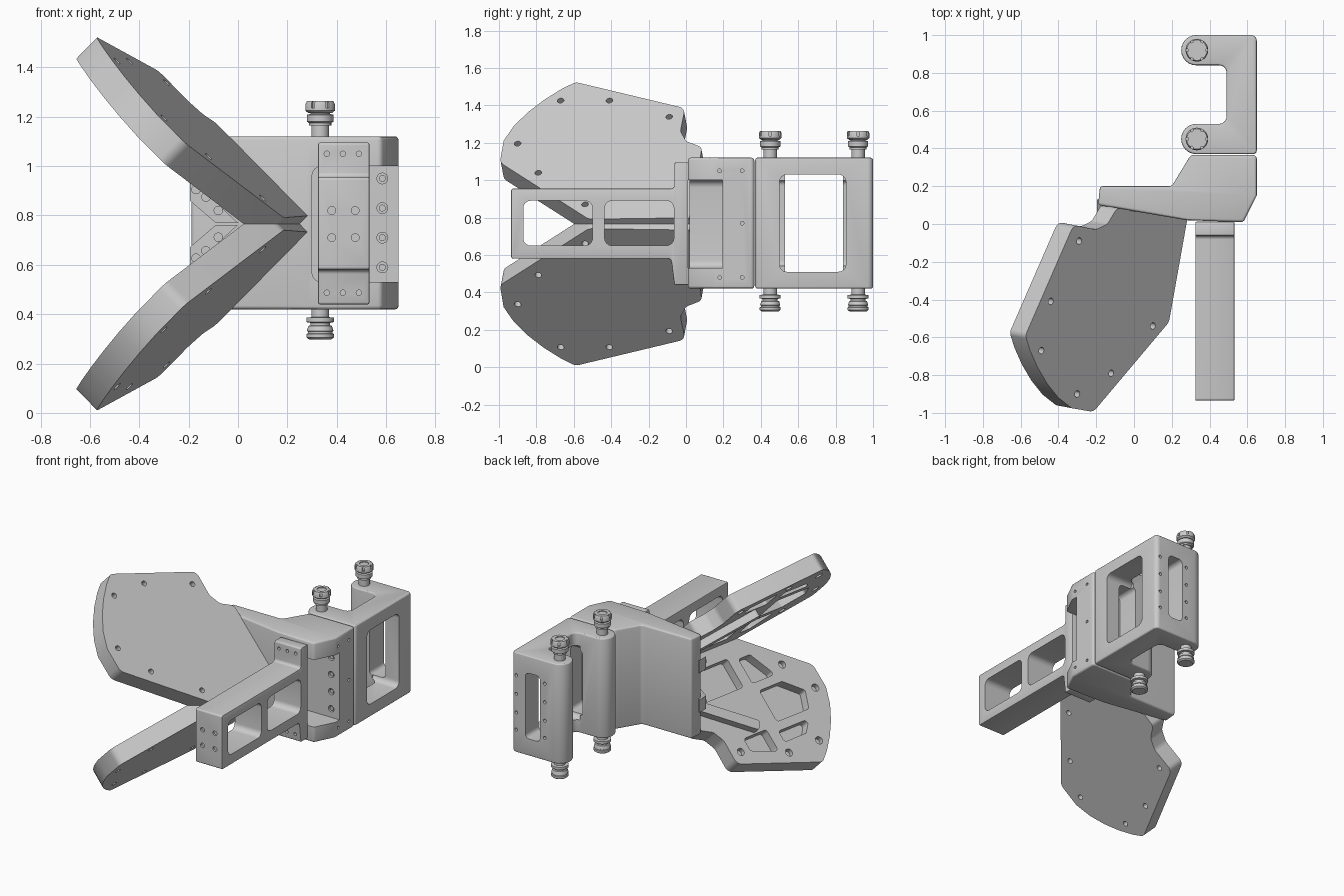
import bpy, bmesh
from math import sin, cos, tan, pi, sqrt
from mathutils import Vector, Matrix

if "Cube" in bpy.data.objects:
    bpy.data.objects.remove(bpy.data.objects["Cube"])

MID = 0.766  # height of the symmetry plane

def fillet(pts, n=6):
    out = []
    for i, q in enumerate(pts):
        p = Vector((q[0], q[1], 0))
        r = q[2] if len(q) > 2 else 0
        if r == 0:
            out.append((p.x, p.y))
            continue
        s, e = pts[i - 1], pts[(i + 1) % len(pts)]
        a = (Vector((s[0], s[1], 0)) - p).normalized()
        b = (Vector((e[0], e[1], 0)) - p).normalized()
        h = a.angle(b) / 2
        c = p + (a + b).normalized() * r / sin(h)
        v0, v1 = p + a * r / tan(h) - c, p + b * r / tan(h) - c
        for k in range(n + 1):
            w = c + v0.normalized().slerp(v1.normalized(), k / n) * r
            out.append((w.x, w.y))
    return out

def rect(a0, a1, b0, b1, r=0):
    return [(a0, b0, r), (a1, b0, r), (a1, b1, r), (a0, b1, r)]

def make(name, bm):
    bmesh.ops.recalc_face_normals(bm, faces=bm.faces[:])
    me = bpy.data.meshes.new(name)
    bm.to_mesh(me)
    bm.free()
    ob = bpy.data.objects.new(name, me)
    bpy.context.collection.objects.link(ob)
    return ob

AX = {'z': lambda a, b, h: Vector((a, b, h)), 'x': lambda a, b, h: Vector((h, a, b)),
      'y': lambda a, b, h: Vector((a, h, b))}

def add_prism(bm, pts, axis, lo, hi, M=None):
    pts = fillet(pts)
    f = AX[axis] if M is None else (lambda a, b, h: M @ Vector((a, b, h)))
    r0 = [bm.verts.new(f(a, b, lo)) for a, b in pts]
    r1 = [bm.verts.new(f(a, b, hi)) for a, b in pts]
    bm.faces.new(r0)
    bm.faces.new(r1)
    for i in range(len(pts)):
        j = (i + 1) % len(pts)
        bm.faces.new((r0[i], r0[j], r1[j], r1[i]))

def circle(a, b, r, n=16):
    return [(a + r * cos(2 * pi * i / n), b + r * sin(2 * pi * i / n)) for i in range(n)]

def prisms(name, items):
    bm = bmesh.new()
    for it in items:
        add_prism(bm, *it)
    return make(name, bm)

def apply_mods(ob):
    dg = bpy.context.evaluated_depsgraph_get()
    me = bpy.data.meshes.new_from_object(ob.evaluated_get(dg))
    ob.modifiers.clear()
    ob.data = me

def bevel(ob, w, seg=3):
    m = ob.modifiers.new('bevel', 'BEVEL')
    m.width, m.segments, m.limit_method, m.angle_limit = w, seg, 'ANGLE', 0.5
    apply_mods(ob)

def boolean(ob, items, op='DIFFERENCE'):
    c = prisms('cutter', items)
    m = ob.modifiers.new('cut', 'BOOLEAN')
    m.operation, m.object, m.solver = op, c, 'EXACT'
    apply_mods(ob)
    bpy.data.objects.remove(c)

def mirror_copy(ob, name):
    bm = bmesh.new()
    bm.from_mesh(ob.data)
    for v in bm.verts:
        v.co.z = 2 * MID - v.co.z
    return make(name, bm)

# C-shaped clamp with windows and screw holes
clamp = prisms('clamp_bracket', [([(.65, .37, .02), (.65, 1, .03), (.25, 1, .079), (.25, .84, .079),
    (.49, .84, .04), (.49, .53, .04), (.25, .53, .079), (.25, .37, .079)], 'z', .42, 1.12)])
bevel(clamp, .012)
boolean(clamp, [(rect(.50, .855, .51, 1.03, .04), 'x', .45, .7)])
boolean(clamp, [(rect(.43, .545, .54, 1.0, .03), 'y', .3, 1.1)])
boolean(clamp, [(circle(x, z, .011, 12), 'y', .97, 1.1) for x in (.395, .615) for z in (.58, .70, .83, .96)])

# Main body with a recess open to the front and right
body = prisms('body_block', [([(-.19, .10), (-.18, .2, .015), (.20, .2, .03), (.30, .365, .03),
    (.65, .365, .02), (.65, .15), (.58, .01), (.28, .02)], 'z', .42, 1.12)])
bevel(body, .015)
boolean(body, [(rect(.30, .9, .53, 1.0, .04), 'y', -.1, .195)])
boolean(body, [(circle(.585, z, .022), 'y', .15, .225) for z in (.59, .71, .83, .95)])
boolean(body, [(circle(y, z, .01, 12), 'x', .62, .7) for y, z in
               ((.18, .48), (.18, 1.05), (.30, .48), (.30, .77), (.30, 1.05))])
for i, z in enumerate((.59, .71, .83, .95)):
    prisms('recess_screw_%d' % i, [(circle(.585, z, .014), 'y', .20, .235)])

# Front arm with two side windows and a bolted flange
arm = prisms('front_arm', [([(-.935, .58, .012), (-.08, .58, .02), (-.062, .44, .01), (.012, .44),
    (.012, 1.095), (-.062, 1.095, .01), (-.062, .955, .02), (-.935, .955, .012)], 'x', .325, .532)])
bevel(arm, .006, 2)
boolean(arm, [(rect(-.87, -.50, .65, .89, .04), 'x', .2, .7), (rect(-.435, -.065, .65, .89, .04), 'x', .2, .7)])
boolean(arm, [(circle(x, z, .016), 'y', -1, -.92) for x in (.38, .475) for z in (.71, .82)] +
        [(circle(x, z, .011, 12), 'y', -.1, -.04) for x in (.36, .425, .49) for z in (.487, 1.05)])

# Clamp bolts: knob on top, nut below
def lathe(name, prof, x, y, n=28):
    bm = bmesh.new()
    rings = [[bm.verts.new((x + r * cos(2 * pi * i / n), y + r * sin(2 * pi * i / n), z))
              for i in range(n)] for r, z in prof]
    for a, b in zip(rings, rings[1:]):
        for i in range(n):
            bm.faces.new((a[i], a[(i + 1) % n], b[(i + 1) % n], b[i]))
    bm.faces.new(rings[0])
    bm.faces.new(rings[-1])
    return make(name, bm)

for k, y in (('rear', .92), ('inner', .45)):
    x = .333
    lathe(k + '_bolt_shaft', [(.036, 1.1), (.036, 1.165), (.045, 1.165), (.045, 1.175), (.054, 1.18),
          (.054, 1.208), (.04, 1.212), (.04, 1.225)], x, y)
    knob = lathe(k + '_knob', [(.048, 1.215), (.06, 1.225), (.06, 1.252), (.054, 1.264), (.03, 1.264), (.03, 1.258)], x, y)
    slots = []
    for i in range(6):
        M = Matrix.Translation((x, y, 0)) @ Matrix.Rotation(i * pi / 3, 4, 'Z')
        slots.append((rect(.048, .08, -.007, .007), 'z', 1.235, 1.3, M))
    boolean(knob, slots)
    lathe(k + '_nut', [(.036, .44), (.036, .388), (.056, .386), (.056, .368), (.04, .365), (.04, .355),
          (.048, .352), (.054, .332), (.05, .33), (.05, .322), (.056, .32), (.056, .306), (.045, .298)], x, y)

# Local frame of the upper paddle: hinge line plus a 45 degree tilt
v = Vector((.189, .982, 0)).normalized()
u = Vector((-v.y, v.x, 1)).normalized()
w = u.cross(v)
org = Vector((.28, .02, .8))
P = Matrix((u, v, w)).transposed().to_4x4()
P.translation = org
T = .12

def uv(x, y, r=0):
    d = Vector((x - .28, y - .02, 0))
    return (d.dot(Vector((-v.y, v.x, 0))) * sqrt(2), d.dot(v), r)

outline = [uv(*p) for p in ((.283, .03), (.185, -.52, .06), (-.215, -.995, .06), (-.33, -.975),
    (-.40, -.92), (-.46, -.845), (-.51, -.76), (-.55, -.67), (-.575, -.59, .04), (-.32, -.005, .05),
    (-.20, -.03, .07), (-.14, .0, .05), (-.09, .085, .04))]
bm = bmesh.new()
add_prism(bm, outline, 'z', 0, T, P)
cut = bmesh.ops.bisect_plane(bm, geom=bm.verts[:] + bm.edges[:] + bm.faces[:], plane_co=(0, 0, MID),
                             plane_no=(0, 0, 1), clear_inner=True)
bmesh.ops.holes_fill(bm, edges=[e for e in bm.edges if e.is_boundary])
paddle = make('upper_paddle', bm)

# Pockets on the inner face, screw holes from both sides
pockets = [[(.69, -.29), (.78, -.29), (.85, -.49), (.69, -.49)],
           [(.73, -.57), (.81, -.57), (.81, -.76), (.73, -.84)],
           [(.44, -.60), (.67, -.60), (.67, -.88), (.55, -.93), (.44, -.80)],
           [(.17, -.16), (.38, -.16), (.38, -.50), (.17, -.50)],
           [(.20, -.58), (.38, -.58), (.38, -.78), (.20, -.68)]]
boolean(paddle, [([(a, b, .02) for a, b in p], 'z', .055, T + .1, P) for p in pockets])
spots = [uv(*p) for p in ((-.29, -.09), (-.44, -.41), (-.49, -.67), (-.30, -.90), (-.12, -.79), (.10, -.54))]
boolean(paddle, [(circle(a, b, .018), 'z', -.05, .04, P) for a, b, _ in spots])
boolean(paddle, [(circle(a, b, .026), 'z', T - .035, T + .05, P) for a, b, _ in spots[:5]])

# Diagonal support bar and mounting pad between paddle and body
a, b = Vector((.30, .06)), Vector((.66, -.42))
s = (b - a).normalized()
q = Vector((-s.y, s.x)) * .035
bar = prisms('upper_support_bar', [([(*(a - q),), (*(b - q), .02), (*(b + q), .02), (*(a + q),)], 'z', T - .01, T + .05, P)])
pad = prisms('upper_mount_pad', [([(.0, .77), (-.195, .95), (-.195, .86), (-.09, .77)], 'y', .055, .13)])
screws = prisms('upper_mount_screws', [(circle(x, z, .019), 'y', .04, .1) for x, z in ((-.13, .875), (-.17, .905), (-.08, .82))])
for ob in (paddle, bar, pad, screws):
    mirror_copy(ob, ob.name.replace('upper', 'lower'))

# Smooth rounded parts, keep hard edges
for ob in bpy.context.scene.objects:
    ob.select_set(True)
    bpy.context.view_layer.objects.active = ob
bpy.ops.object.shade_smooth_by_angle(angle=.5)
